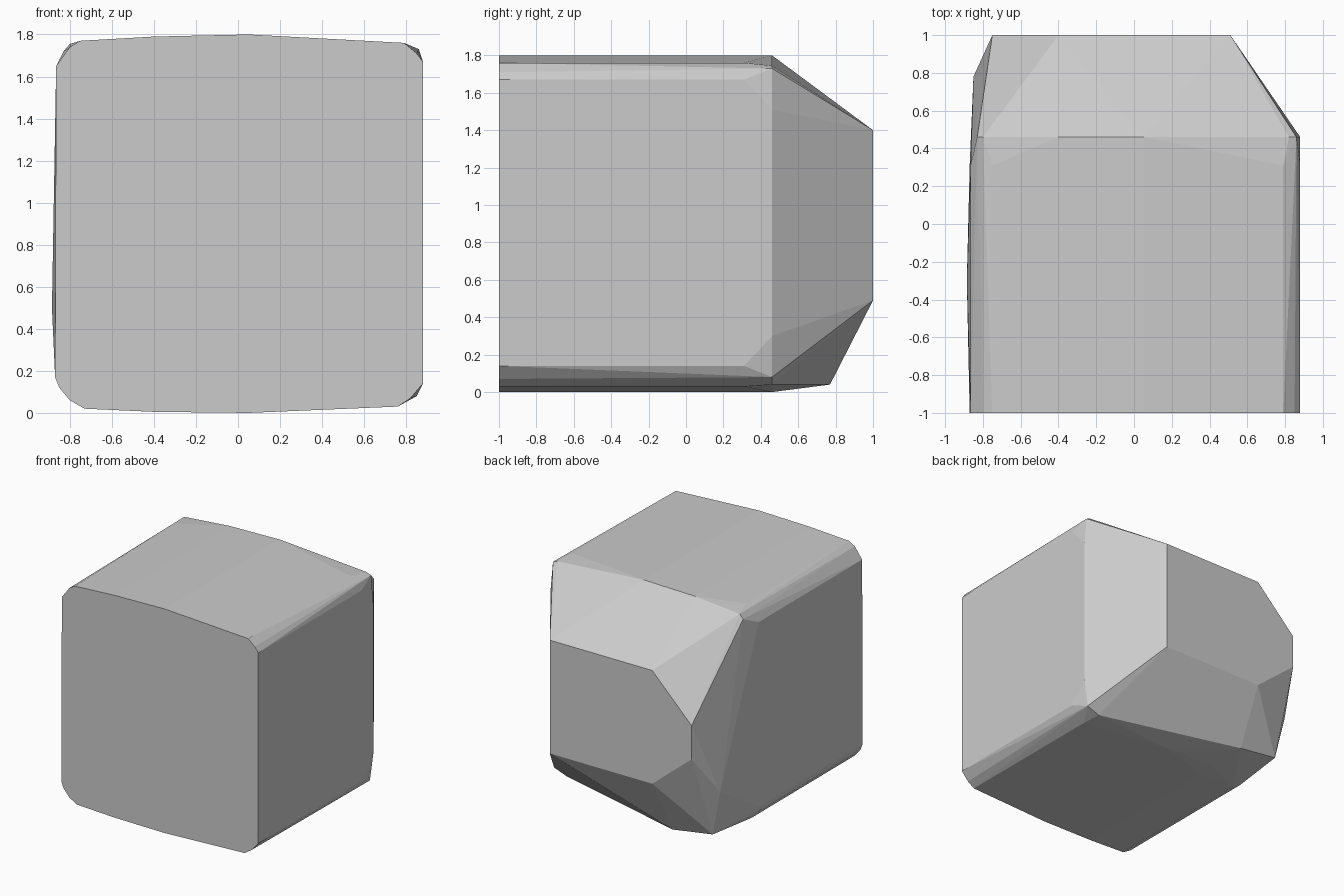
import bpy, bmesh

if "Cube" in bpy.data.objects:
    bpy.data.objects.remove(bpy.data.objects["Cube"])

# cross-sections as (x, z) outlines of the faceted block, from front to back
front = [(-.87, .17), (-.85, .12), (-.80, .06), (-.73, .02), (-.40, .005), (.05, 0),
         (.76, .03), (.82, .07), (.88, .14), (.88, 1.67), (.85, 1.71), (.79, 1.76),
         (.05, 1.8), (-.40, 1.79), (-.75, 1.77), (-.80, 1.74), (-.865, 1.65)]
shoulder = [(-.40, .01), (.05, 0), (.74, .04), (.85, .08), (.88, .30), (.88, 1.51),
            (.86, 1.73), (.82, 1.745), (.05, 1.8), (-.40, 1.79), (-.80, 1.755), (-.83, 1.72)]
back = [(.51, 1.4), (-.40, 1.4), (-.75, 1.05), (-.75, .78), (-.40, .49), (.51, .49)]

points = [(x, -1, z) for x, z in front]
points += [(x, .31, z) for x, z in front]
points += [(x, .46, z) for x, z in shoulder]
points += [(x, 1, z) for x, z in back]

# lower left heel corners and the slight bulge of the left side
points += [(-.42, .77, .04), (-.77, .76, .09), (-.85, .78, .46), (-.885, -.3, .5)]

bm = bmesh.new()
for p in points:
    bm.verts.new(p)
hull = bmesh.ops.convex_hull(bm, input=bm.verts[:])
unused = {g for g in hull["geom_interior"] + hull["geom_unused"]
          if isinstance(g, bmesh.types.BMVert)}
bmesh.ops.delete(bm, geom=list(unused), context='VERTS')
bmesh.ops.dissolve_limit(bm, angle_limit=.01, verts=bm.verts[:], edges=bm.edges[:])
bmesh.ops.recalc_face_normals(bm, faces=bm.faces[:])

mesh = bpy.data.meshes.new("faceted_block")
bm.to_mesh(mesh)
bm.free()
block = bpy.data.objects.new("faceted_block", mesh)
bpy.context.collection.objects.link(block)
